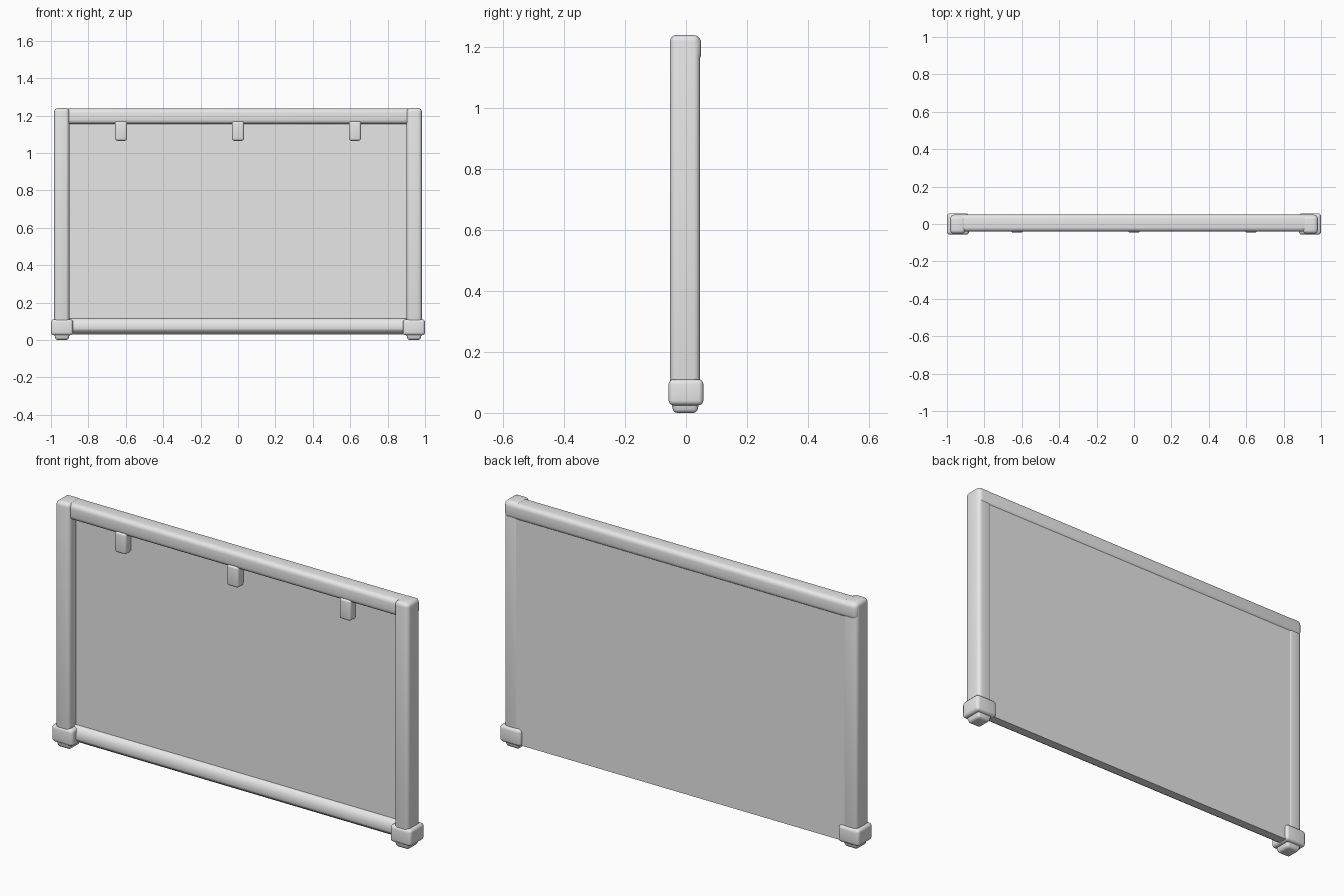
import bpy, bmesh, math

old = bpy.data.objects.get("Cube")
if old:
    bpy.data.objects.remove(old, do_unlink=True)

# Single grey plastic
grey = bpy.data.materials.new("light_grey")
grey.use_nodes = True
GREY = (0.8, 0.8, 0.8, 1)
grey.diffuse_color = GREY
grey.node_tree.nodes["Principled BSDF"].inputs["Base Color"].default_value = GREY


def finish(name, bm):
    """Turn a bmesh into a smooth-shaded, coloured object."""
    bmesh.ops.recalc_face_normals(bm, faces=bm.faces)
    mesh = bpy.data.meshes.new(name)
    bm.to_mesh(mesh)
    bm.free()
    mesh.materials.append(grey)
    obj = bpy.data.objects.new(name, mesh)
    bpy.context.collection.objects.link(obj)
    bpy.ops.object.select_all(action='DESELECT')
    obj.select_set(True)
    bpy.context.view_layer.objects.active = obj
    bpy.ops.object.shade_smooth_by_angle(angle=math.radians(35))
    return obj


def box(name, x, y, z, radius=0.0, taper=1.0):
    """Box from (min, max) ranges, rounded edges, optional narrower bottom."""
    bm = bmesh.new()
    bmesh.ops.create_cube(bm, size=1)
    for v in bm.verts:
        s = taper if v.co.z < 0 else 1
        for i, (lo, hi) in enumerate((x, y, z)):
            k = s if i < 2 else 1
            v.co[i] = (lo + hi) / 2 + v.co[i] * (hi - lo) * k
    if radius:
        bmesh.ops.bevel(bm, geom=bm.edges[:], offset=radius, segments=4,
                        profile=0.5, affect='EDGES')
    return finish(name, bm)


def extrude_x(name, profile, half):
    """Sweep a (y, z) profile along x."""
    bm = bmesh.new()
    face = bm.faces.new([bm.verts.new((-half, y, z)) for y, z in profile])
    out = bmesh.ops.extrude_face_region(bm, geom=[face])
    for v in out["geom"]:
        if isinstance(v, bmesh.types.BMVert):
            v.co.x = half
    return finish(name, bm)


# Board and horizontal rails
box("panel", (-0.97, 0.97), (0.0, 0.044), (0.03, 1.2))
box("top_rail", (-0.982, 0.982), (-0.04, 0.05), (1.155, 1.237), 0.022)
extrude_x("bottom_rail", [(0.01, 0.117), (-0.003, 0.115), (-0.015, 0.109),
                          (-0.026, 0.09), (-0.03, 0.06), (-0.027, 0.053),
                          (-0.015, 0.04), (0.01, 0.03)], 0.93)

# Posts, corner blocks and rounded feet on both sides
for side, s in (("left", 1), ("right", -1)):
    def span(a, b):
        return tuple(sorted((a * s, b * s)))
    box(side + "_post", span(0.902, 0.983), (-0.052, 0.046), (0.06, 1.24), 0.02)
    box(side + "_corner_block", span(0.882, 1.0), (-0.057, 0.057), (0.025, 0.11), 0.016)
    box(side + "_foot", span(0.898, 0.984), (-0.05, 0.045), (0.0, 0.04), 0.012, 0.8)

# Hanging clips under the top rail
for label, x in (("right", -0.625), ("middle", 0), ("left", 0.625)):
    box(label + "_clip", (x - 0.032, x + 0.032), (-0.046, 0.005), (1.065, 1.17), 0.012)
